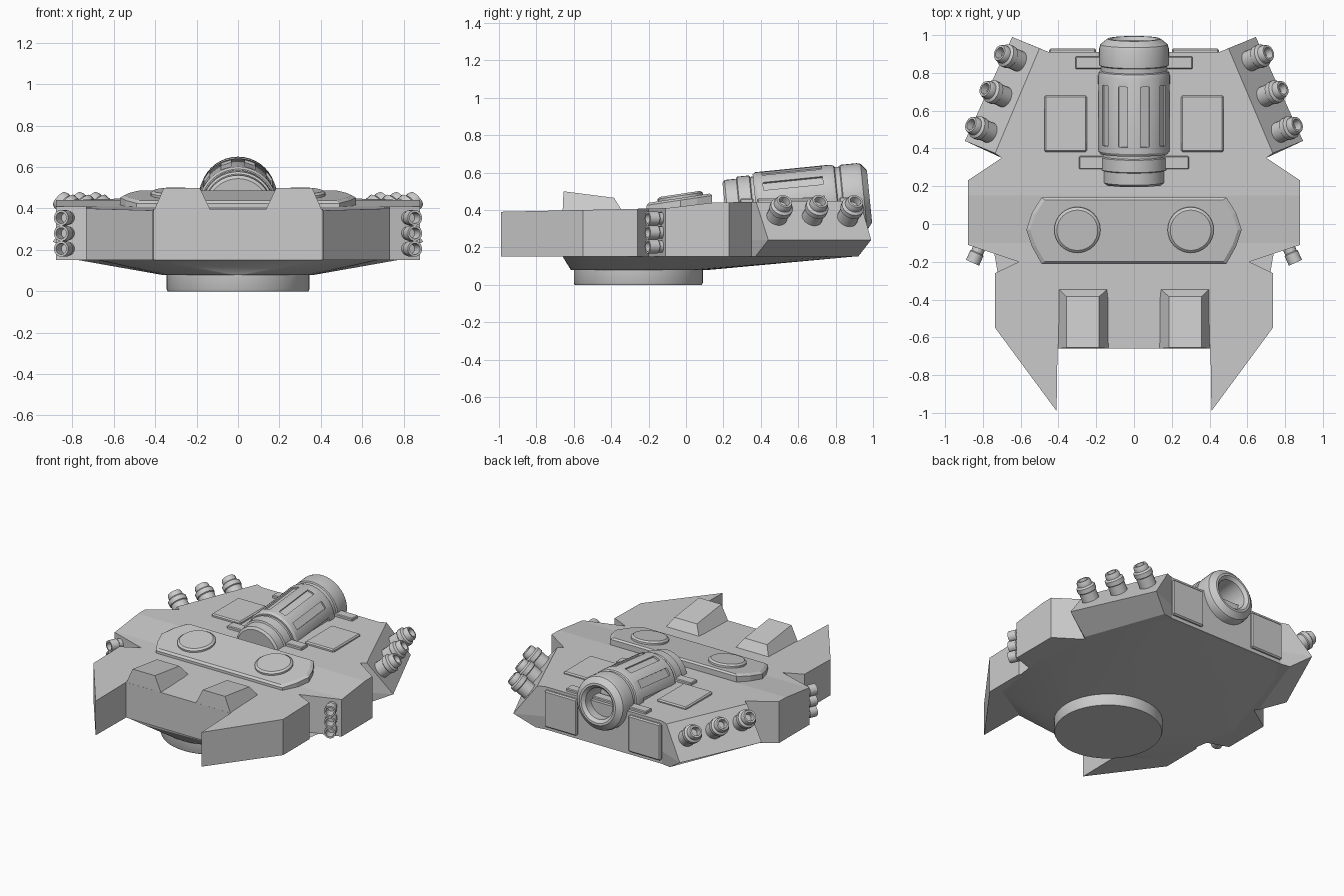
import bpy, bmesh, math
from mathutils import Vector, Matrix

if "Cube" in bpy.data.objects:
    bpy.data.objects.remove(bpy.data.objects["Cube"])


def finish(name, bm, smooth=False):
    bmesh.ops.remove_doubles(bm, verts=bm.verts, dist=1e-5)
    bmesh.ops.recalc_face_normals(bm, faces=bm.faces)
    me = bpy.data.meshes.new(name)
    bm.to_mesh(me)
    bm.free()
    ob = bpy.data.objects.new(name, me)
    bpy.context.collection.objects.link(ob)
    if smooth:
        bpy.ops.object.select_all(action='DESELECT')
        bpy.context.view_layer.objects.active = ob
        ob.select_set(True)
        bpy.ops.object.shade_smooth_by_angle(angle=math.radians(32))
    return ob


def loft_bm(rings, cyclic=False):
    """Skin equal-length rings; cap the ends unless the loft is cyclic."""
    bm = bmesh.new()
    vs = [[bm.verts.new(p) for p in r] for r in rings]
    n = len(vs[0])
    for a, b in zip(vs, vs[1:]):
        for i in range(n):
            j = (i + 1) % n
            bm.faces.new((a[i], a[j], b[j], b[i]))
    if not cyclic:
        bm.faces.new(vs[0])
        bm.faces.new(vs[-1])
    return bm


def lathe(name, profile, origin, axis, segs=24):
    """Revolve (radius, distance) points about an axis."""
    q = Vector(axis).to_track_quat('Z', 'Y')
    rings = []
    for r, t in profile:
        r = max(r, 1e-4)
        rings.append([Vector(origin) + q @ Vector((r * math.cos(a), r * math.sin(a), t))
                      for a in (2 * math.pi * k / segs for k in range(segs))])
    return finish(name, loft_bm(rings), True)


def box(name, lo, hi, bevel=0.0, mat=None):
    bm = bmesh.new()
    c = [(a + b) / 2 for a, b in zip(lo, hi)]
    s = [b - a for a, b in zip(lo, hi)]
    bmesh.ops.create_cube(bm, size=1, matrix=Matrix.Translation(c) @ Matrix.Diagonal((*s, 1)))
    if bevel:
        bmesh.ops.bevel(bm, geom=bm.edges[:], offset=bevel, segments=1, affect='EDGES')
    if mat:
        bm.transform(mat)
    return finish(name, bm)


def mirrored(half):
    return half + [(-x, y) for x, y in reversed(half)]


def deck_z(y):
    if y < -0.1:
        return 0.39 + 0.02 * (y + 1) / 0.9
    if y < 0.15:
        return 0.41 + 0.03 * (y + 0.1) / 0.25
    return 0.44 + 0.01 * (y - 0.15) / 0.78


# hull: forked front, shoulders, sloped weapon pods at the back
fore = [(.405, -.66), (.41, -.99), (.735, -.55), (.735, -.26), (.61, -.2),
        (.88, -.11), (.88, .23), (.70, .35)]
tail = [(.45, .91)]
levels = [(.15, [(.72, .37), (.52, .92)]),
          (.24, [(.895, .44), (.645, .99)]),
          (.45, [(.735, .375), (.50, .93)])]
bm = loft_bm([[(x, y, z) for x, y in mirrored(fore + pod + tail)] for z, pod in levels])
for cut in (-0.1, 0.15):
    bmesh.ops.bisect_plane(bm, geom=bm.verts[:] + bm.edges[:] + bm.faces[:],
                           plane_co=(0, cut, 0), plane_no=(0, 1, 0))
for v in bm.verts:
    if v.co.z > 0.4:
        v.co.z = deck_z(v.co.y)
finish("hull", bm)

# shallow belly that narrows to the turning ring
bm = bmesh.new()
for x, y in mirrored([(.40, -.66), (.68, -.5), (.69, -.24), (.78, .08), (.7, .3), (.55, .78), (.45, .91)]):
    bm.verts.new((x, y, .152))
for k in range(32):
    a = 2 * math.pi * k / 32
    bm.verts.new((.36 * math.cos(a), -.255 + .36 * math.sin(a), .078))
bmesh.ops.convex_hull(bm, input=bm.verts[:])
finish("belly", bm, True)
lathe("turning_ring", [(.34, 0), (.345, .01), (.345, .1)], (0, -.255, 0), (0, 0, 1), 48)

# raised tilted roof plate with two round hatches
plate = [(.49, -.21), (.54, -.12), (.57, -.03), (.54, .06), (.49, .14)]
low = mirrored(plate)
top = [(x * .965, -.035 + (y + .035) * .93) for x, y in low]
zt = lambda y: .437 + .15 * (y + .21)
finish("roof_plate", loft_bm([[(x, y, .38) for x, y in low],
                              [(x, y, zt(y) - .012) for x, y in low],
                              [(x, y, zt(y)) for x, y in top]]))

slope = 0.1
axis = Vector((0, 1, slope)).normalized()
for s, side in ((-1, "left"), (1, "right")):
    lathe(side + "_hatch", [(.122, -.02), (.122, .012), (.108, .022), (0, .022)],
          (s * .3, -.03, zt(-.03)), (0, -.15, 1), 32)

    # wedge blocks over the front edge
    base = [(.13, -.66), (.408, -.66), (.408, -.335), (.13, -.335)]
    crown = [(.185, -.655, .5), (.358, -.655, .5), (.358, -.385, .465), (.185, -.385, .465)]
    finish(side + "_front_block", loft_bm([[(s * x, y, .385) for x, y in base],
                                           [(s * x, y, z) for x, y, z in crown]]))

    # deck plates and rear panels
    xs = sorted((s * .25, s * .475))
    box(side + "_deck_plate", (xs[0], .38, .43), (xs[1], .68, .462), .008)
    xs = sorted((s * .2, s * .45))
    box(side + "_rear_panel", (xs[0], .88, .175), (xs[1], .928, .43), .008)

    # three stubby guns on each sloped pod face
    for i in range(3):
        p = Vector((.772 - .076 * i, .487 + .19 * i, .365))
        d = Vector((.70, .30, .62))
        lathe(f"{side}_pod_gun_{i + 1}",
              [(.056, -.06), (.056, .05), (.062, .055), (.062, .085), (.048, .095),
               (.048, .115), (.042, .13), (.03, .13), (.026, .09), (0, .09)],
              (s * p.x, p.y, p.z), (s * d.x, d.y, d.z), 20)

    # stack of three small launcher tubes on each shoulder
    for i in range(3):
        lathe(f"{side}_launcher_tube_{i + 1}",
              [(.033, -.04), (.033, .05), (.038, .055), (.038, .11),
               (.027, .11), (.025, .05), (0, .05)],
              (s * .81, -.105, .205 + .075 * i), (s * .4, -.9, 0), 16)

# main cannon, tilted slightly up toward its muzzle at the back
origin = Vector((0, .21, .395))
barrel = lathe("cannon_barrel",
               [(0, 0), (.15, 0), (.165, .012), (.165, .075), (.176, .08), (.176, .145),
                (.168, .15), (.168, .165), (.18, .165), (.19, .18), (.19, .58), (.183, .6),
                (.175, .605), (.175, .63), (.184, .635), (.184, .725), (.178, .745),
                (.14, .775), (.125, .775), (.105, .755), (.098, .60), (0, .60)],
               origin, axis, 40)

# long slots sunk into the barrel
place = Matrix.Translation(origin) @ axis.to_track_quat('Z', 'Y').to_matrix().to_4x4()
for k in range(10):
    m = place @ Matrix.Rotation(math.radians(18 + 36 * k), 4, 'Z')
    cutter = box("slot_cutter", (-.026, .177, .215), (.026, .23, .535), 0, m)
    cutter.hide_render = True
    mod = barrel.modifiers.new("slot", 'BOOLEAN')
    mod.operation, mod.object, mod.solver = 'DIFFERENCE', cutter, 'EXACT'
    bpy.context.view_layer.objects.active = barrel
    bpy.ops.object.modifier_apply(modifier=mod.name)
    bpy.data.objects.remove(cutter)

# bracket feet holding the cannon to the deck
box("cannon_front_bracket", (-.29, .29, .42), (.29, .36, .462), .005)
box("cannon_rear_bracket", (-.31, .82, .42), (.31, .887, .468), .005)
